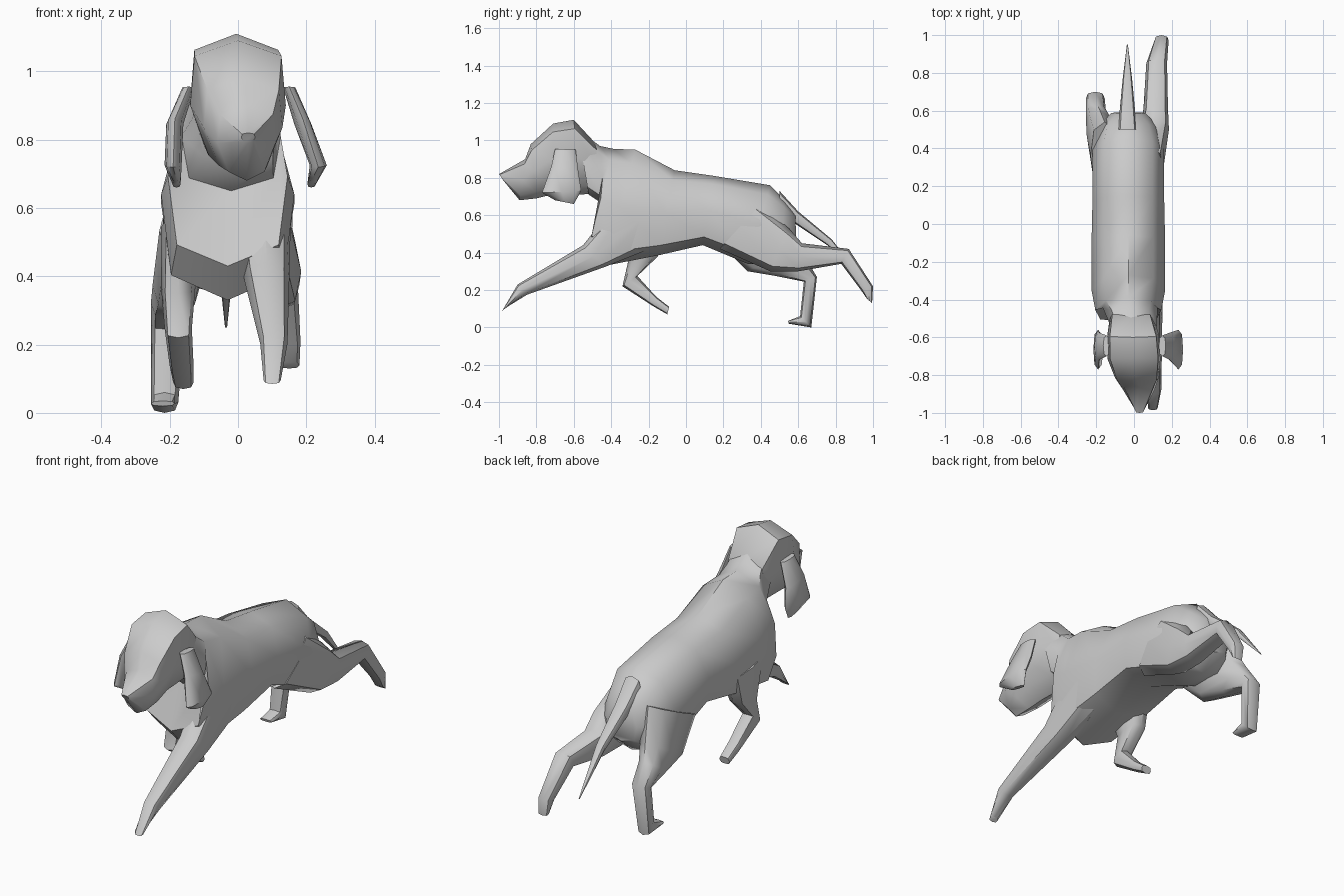
import bpy, bmesh, math


def loft(name, sections, taper=0.0, sides=8, box=1.08):
    """Skin a closed tube through sections (y1, z1, y2, z2, x centre, half width).
    Each section spans from its upper/front point to its lower/back point."""
    bm = bmesh.new()
    rings = []
    for y1, z1, y2, z2, xc, hw in sections:
        ring = []
        for i in range(sides):
            a = 2 * math.pi * i / sides
            c, s = math.cos(a), math.sin(a)
            k = box if abs(c * s) > 0.1 else 1.0
            c, s = c * k, s * k
            ring.append(bm.verts.new((xc + hw * s * (1 + taper * c),
                                      (y1 + y2) / 2 + (y1 - y2) / 2 * c,
                                      (z1 + z2) / 2 + (z1 - z2) / 2 * c)))
        rings.append(ring)
    for r, q in zip(rings, rings[1:]):
        for i in range(sides):
            j = (i + 1) % sides
            bm.faces.new((r[i], r[j], q[j], q[i]))
    bm.faces.new(rings[0])
    bm.faces.new(rings[-1])
    bmesh.ops.recalc_face_normals(bm, faces=bm.faces)
    mesh = bpy.data.meshes.new(name)
    bm.to_mesh(mesh)
    bm.free()
    ob = bpy.data.objects.new(name, mesh)
    bpy.context.collection.objects.link(ob)
    bpy.ops.object.select_all(action='DESELECT')
    ob.select_set(True)
    bpy.context.view_layer.objects.active = ob
    bpy.ops.object.shade_smooth_by_angle(angle=math.radians(50))
    return ob


# Torso from neck to rump
loft("torso", [
    (-.58, 1.06, -.52, .71, .00, .12),
    (-.46, .97, -.43, .65, -.02, .145),
    (-.39, .955, -.52, .43, -.03, .175),
    (-.27, .95, -.43, .33, -.03, .195),
    (-.06, .84, -.15, .385, -.03, .195),
    (.15, .81, .09, .44, -.03, .19),
    (.45, .76, .33, .34, -.03, .19),
    (.53, .68, .50, .34, -.03, .16),
    (.585, .61, .59, .42, -.03, .09)], taper=-.15)

# Head with tapering muzzle
loft("head", [
    (-1.0, .82, -.98, .79, .03, .02),
    (-.86, .90, -.89, .68, .025, .085),
    (-.83, .98, -.80, .69, .015, .115),
    (-.71, 1.09, -.72, .71, .00, .14),
    (-.60, 1.11, -.56, .71, -.005, .135),
    (-.48, .98, -.47, .72, -.015, .11)], taper=.25)

# Hanging ears: same outline, different flare
ear_outline = [(-.70, .955, -.59, .95), (-.72, .86, -.575, .83),
               (-.77, .72, -.56, .73), (-.70, .68, -.60, .66)]
for name, xs in (("right_ear", (.15, .19, .235, .215)),
                 ("left_ear", (-.145, -.185, -.19, -.18))):
    loft(name, [o + (x, w) for o, x, w in zip(ear_outline, xs, (.018, .025, .025, .012))])

# Front leg reaching forward
loft("right_front_leg", [
    (-.33, .72, -.12, .45, .07, .085),
    (-.55, .44, -.43, .325, .085, .065),
    (-.90, .23, -.85, .175, .105, .04),
    (-.985, .085, -.965, .105, .10, .025)])

# Front leg folded back
loft("left_front_leg", [
    (-.38, .57, -.10, .52, -.16, .065),
    (-.31, .35, -.15, .38, -.175, .05),
    (-.34, .22, -.26, .275, -.175, .04),
    (-.17, .11, -.16, .165, -.165, .035),
    (-.10, .07, -.09, .11, -.16, .03)])

# Hind leg stretched backward
loft("right_hind_leg", [
    (.40, .66, .18, .42, .085, .07),
    (.55, .53, .45, .30, .11, .075),
    (.62, .45, .60, .30, .115, .065),
    (.87, .42, .83, .34, .12, .055),
    (1.0, .22, .935, .20, .145, .038),
    (.995, .13, .97, .15, .15, .03)])

# Hind leg bent under, with foot
loft("left_hind_leg", [
    (.18, .45, .54, .62, -.155, .075),
    (.33, .30, .60, .45, -.18, .07),
    (.48, .275, .64, .37, -.20, .055),
    (.63, .245, .70, .27, -.205, .05),
    (.61, .06, .67, .0, -.215, .04),
    (.545, .035, .55, .02, -.22, .035)])

# Tail tapering to a point
loft("tail", [
    (.50, .73, .50, .62, -.035, .05),
    (.60, .62, .575, .56, -.035, .042),
    (.78, .47, .755, .44, -.035, .025),
    (.95, .25, .945, .25, -.035, .003)])
